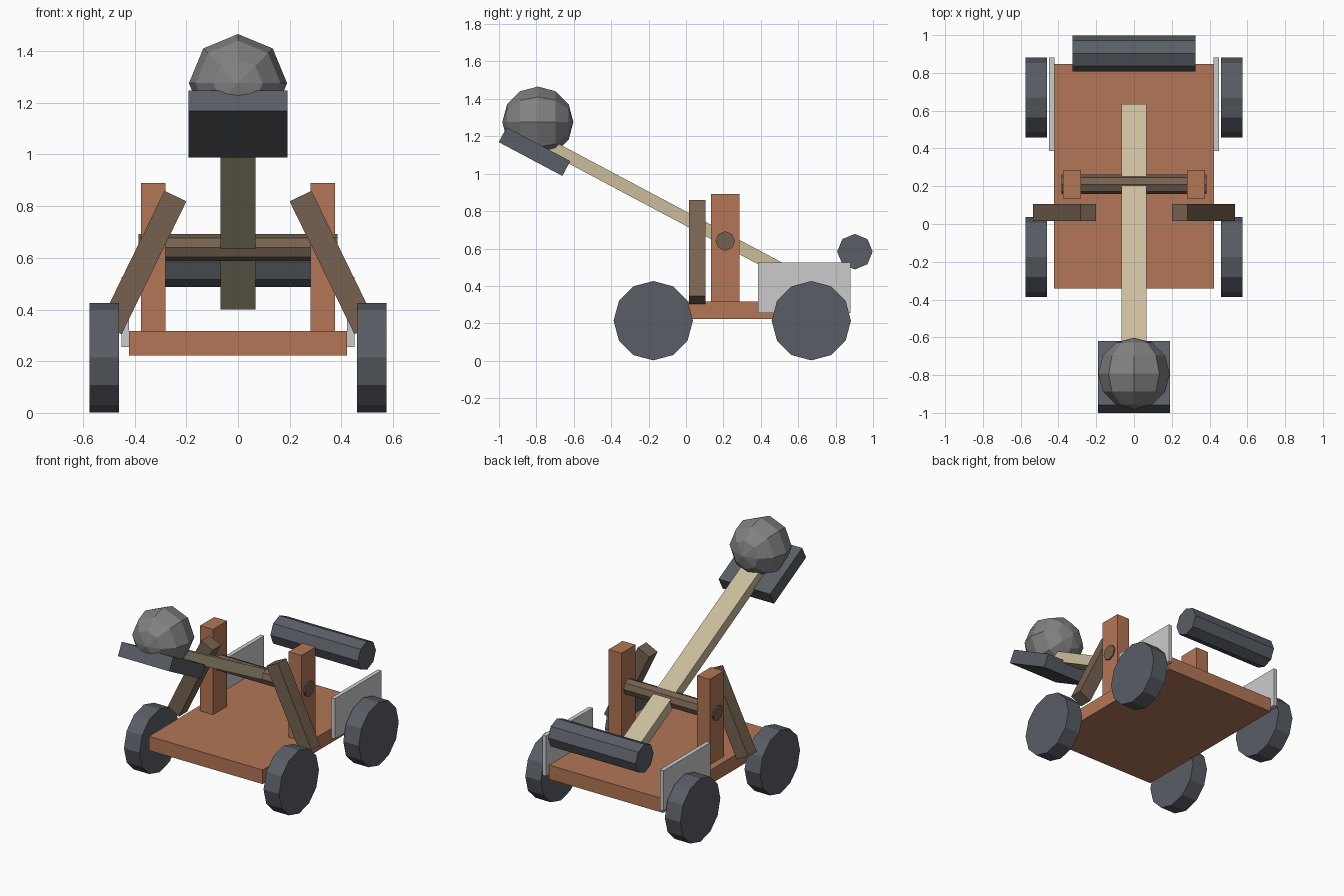
import bpy
from math import radians

if "Cube" in bpy.data.objects:
    bpy.data.objects.remove(bpy.data.objects["Cube"])


def material(name, rgb):
    m = bpy.data.materials.new(name)
    m.diffuse_color = (*rgb, 1)
    m.use_nodes = True
    m.node_tree.nodes["Principled BSDF"].inputs["Base Color"].default_value = m.diffuse_color
    return m


red_wood = material("red_wood", (0.45, 0.18, 0.095))
brown_wood = material("brown_wood", (0.18, 0.12, 0.08))
pale_wood = material("pale_wood", (0.60, 0.51, 0.34))
iron = material("iron", (0.10, 0.11, 0.13))
stone = material("stone", (0.22, 0.22, 0.22))


def finish(name, mat):
    ob = bpy.context.object
    ob.name = name
    if mat:
        ob.data.materials.append(mat)
    return ob


def box(name, centre, size, mat=None, rot=(0, 0, 0)):
    bpy.ops.mesh.primitive_cube_add(size=1, location=centre,
                                    rotation=[radians(a) for a in rot])
    bpy.context.object.scale = size
    return finish(name, mat)


def rod(name, centre, radius, length, sides, mat):
    # cylinder lying along x
    bpy.ops.mesh.primitive_cylinder_add(vertices=sides, radius=radius, depth=length,
                                        location=centre, rotation=(0, radians(90), 0))
    return finish(name, mat)


# Cart deck
box("deck", (0, 0.253, 0.27), (0.845, 1.19, 0.095), red_wood)

# Mirrored side parts
for s, side in ((-1, "left"), (1, "right")):
    for y, end in ((-0.175, "front"), (0.67, "rear")):
        rod(f"{end}_wheel_{side}", (s * 0.518, y, 0.214), 0.212, 0.115, 12, iron)
    box(f"side_plate_{side}", (s * 0.436, 0.633, 0.39), (0.028, 0.495, 0.27))
    box(f"post_{side}", (s * 0.328, 0.21, 0.588), (0.096, 0.15, 0.605), red_wood)
    box(f"brace_{side}", (s * 0.3675, 0.06, 0.582), (0.094, 0.09, 0.572),
        brown_wood, (0, -26 * s, 0))

# Pivot axle and rear counterweight
rod("pivot_axle", (0, 0.21, 0.64), 0.052, 0.77, 8, brown_wood)
rod("counterweight", (0, 0.903, 0.583), 0.095, 0.65, 8, iron)

# Throwing arm, tilted tray and stone
box("throwing_arm", (0, -0.065, 0.794), (0.134, 1.55, 0.068), pale_wood, (-28, 0, 0))
box("tray", (0, -0.81, 1.118), (0.382, 0.385, 0.09), iron, (-28, 0, 0))
bpy.ops.mesh.primitive_uv_sphere_add(segments=8, ring_count=6, radius=0.19,
                                     location=(0, -0.792, 1.276),
                                     rotation=(radians(90), 0, 0))
finish("stone_ball", stone)
